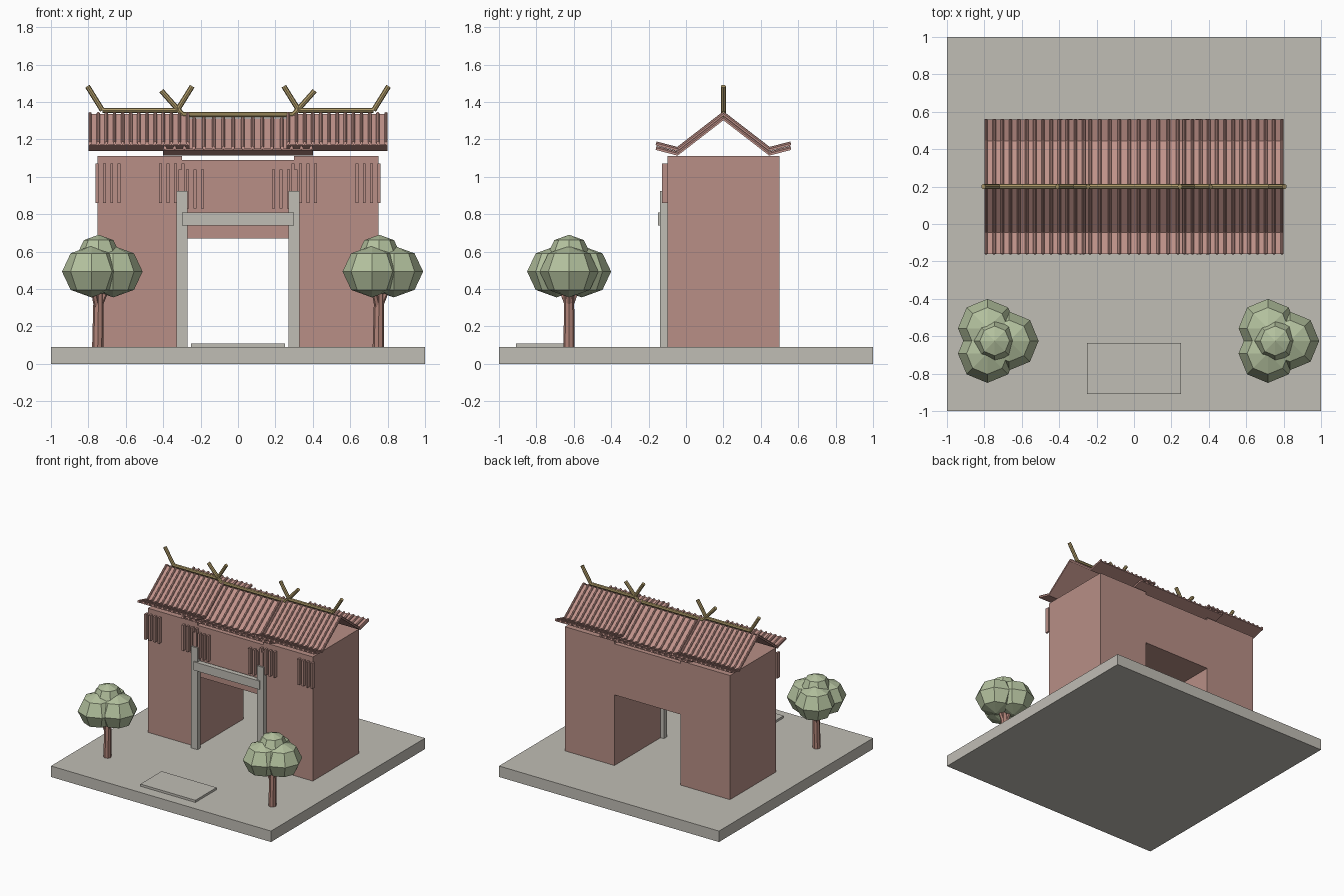
import bpy, bmesh, math
from mathutils import Vector, Matrix

if "Cube" in bpy.data.objects:
    bpy.data.objects.remove(bpy.data.objects["Cube"])


def material(name, r, g, b):
    m = bpy.data.materials.new(name)
    m.diffuse_color = (r, g, b, 1)
    m.use_nodes = True
    m.node_tree.nodes["Principled BSDF"].inputs["Base Color"].default_value = m.diffuse_color
    return m


STONE = material("grey stone", 0.53, 0.51, 0.46)
WALL = material("dusty red plaster", 0.48, 0.275, 0.24)
TILE = material("rose roof tile", 0.53, 0.29, 0.255)
GOLD = material("dull gold", 0.42, 0.32, 0.14)
BARK = material("reddish bark", 0.44, 0.23, 0.19)
LEAF = material("pale green leaves", 0.45, 0.53, 0.34)


def finish(bm, name, mat):
    bmesh.ops.recalc_face_normals(bm, faces=bm.faces)
    mesh = bpy.data.meshes.new(name)
    bm.to_mesh(mesh)
    bm.free()
    mesh.materials.append(mat)
    ob = bpy.data.objects.new(name, mesh)
    bpy.context.collection.objects.link(ob)
    return ob


def add_box(bm, x0, x1, y0, y1, z0, z1):
    centre = Vector((x0 + x1, y0 + y1, z0 + z1)) / 2
    scale = Matrix.Diagonal((x1 - x0, y1 - y0, z1 - z0, 1))
    bmesh.ops.create_cube(bm, size=1, matrix=Matrix.Translation(centre) @ scale)


def box(name, mat, *extent):
    bm = bmesh.new()
    add_box(bm, *extent)
    return finish(bm, name, mat)


def add_tube(bm, a, b, r0, r1=None, sides=8):
    a, b = Vector(a), Vector(b)
    rot = (b - a).to_track_quat('Z', 'Y').to_matrix().to_4x4()
    bmesh.ops.create_cone(bm, cap_ends=True, segments=sides, radius1=r0,
                          radius2=r0 if r1 is None else r1, depth=(b - a).length,
                          matrix=Matrix.Translation((a + b) / 2) @ rot)


def extrude_profile(bm, pts, axis, length):
    # Closed prism: end caps plus one quad per profile edge
    shift = Vector(axis) * length
    near = [bm.verts.new(p) for p in pts]
    far = [bm.verts.new(Vector(p) + shift) for p in pts]
    bm.faces.new(near)
    bm.faces.new(far[::-1])
    for i in range(len(pts)):
        j = (i + 1) % len(pts)
        bm.faces.new((near[i], near[j], far[j], far[i]))


# Ground slab and doorstep plate
box("ground_slab", STONE, -1, 1, -1, 1, 0, 0.09)
box("paving_plate", STONE, -0.25, 0.25, -0.91, -0.635, 0.09, 0.108)

# Gate body: two towers joined over the passage, one extruded outline
half = [(0.3, 0.67), (0.3, 0.09), (0.75, 0.09), (0.75, 1.11), (0.3, 1.11), (0.3, 1.09)]
outline = half + [(-x, z) for x, z in reversed(half)]
bm = bmesh.new()
extrude_profile(bm, [(x, -0.1, z) for x, z in outline], (0, 1, 0), 0.6)
finish(bm, "gate_wall", WALL)

# Stone door frame
for s, side in ((-1, "left"), (1, "right")):
    box(side + "_door_post", STONE, s * 0.3 - 0.03, s * 0.3 + 0.03, -0.14, -0.098, 0.09, 0.925)
box("door_beam", STONE, -0.3, 0.3, -0.15, -0.11, 0.74, 0.81)

# Upright slats in groups of four below the eaves
bm = bmesh.new()
for s in (-1, 1):
    for first, z in ((0.635, 0.86), (0.295, 0.86), (0.19, 0.83)):
        for i in range(4):
            x = s * (first + i * 0.04)
            add_box(bm, x - 0.008, x + 0.008, -0.128, -0.095, z, z + 0.21)
finish(bm, "wall_slats", WALL)

# Roof: thin bent sheet with round tile rows, section given as (y from ridge, z)
SECTION = [(-0.36, 1.168), (-0.245, 1.138), (0, 1.327), (0.245, 1.138), (0.36, 1.168)]


def roof(name, x0, x1, rows, dz):
    bm = bmesh.new()
    pts = [(x0, 0.2 + y, z + dz) for y, z in SECTION]
    pts += [(x0, 0.2 + y, z + dz - 0.009) for y, z in reversed(SECTION)]
    extrude_profile(bm, pts, (1, 0, 0), x1 - x0)
    finish(bm, name + "_sheet", TILE)
    bm = bmesh.new()
    r = 0.009
    for i in range(rows):
        x = x0 + r + (x1 - x0 - 2 * r) * i / (rows - 1)
        for (ya, za), (yb, zb) in zip(SECTION, SECTION[1:]):
            add_tube(bm, (x, 0.2 + ya, za + dz + 0.004), (x, 0.2 + yb, zb + dz + 0.004), r, sides=8)
    finish(bm, name + "_tile_rows", TILE)


roof("left_roof", -0.8, -0.26, 13, 0.008)
roof("right_roof", 0.26, 0.8, 13, 0.008)
roof("middle_roof", -0.4, 0.4, 16, -0.016)


# Gold ridge poles with raised horns at both ends
def ridge(name, points, r=0.014):
    bm = bmesh.new()
    for (xa, za), (xb, zb) in zip(points, points[1:]):
        add_tube(bm, (xa, 0.2, za), (xb, 0.2, zb), r)
    finish(bm, name, GOLD)


for s, side in ((-1, "left"), (1, "right")):
    ridge(side + "_ridge", [(s * x, z) for x, z in
                            ((0.805, 1.484), (0.725, 1.355), (0.325, 1.355), (0.245, 1.484))])
ridge("middle_ridge", [(-0.41, 1.46), (-0.295, 1.331), (0.295, 1.331), (0.41, 1.46)])


# Trees: tapered trunk, three short branches, three leaf balls and a smaller top one
def tree(name, x, y):
    bm = bmesh.new()
    add_tube(bm, (x, y, 0.09), (x + 0.005, y, 0.42), 0.03, 0.026)
    angles = [math.radians(a) for a in (0, 120, 240)]
    for a in angles:
        add_tube(bm, (x, y, 0.29), (x + 0.07 * math.cos(a), y + 0.07 * math.sin(a), 0.45), 0.018, 0.012, 6)
    finish(bm, name + "_trunk", BARK)
    bm = bmesh.new()
    balls = [(0.078 * math.cos(a), 0.078 * math.sin(a), 0.493, 0.157, 0.138) for a in angles]
    for dx, dy, z, r, rz in balls + [(0, 0, 0.592, 0.112, 0.098)]:
        bmesh.ops.create_uvsphere(bm, u_segments=8, v_segments=4, radius=1,
                                  matrix=Matrix.Translation((x + 0.005 + dx, y + dy, z))
                                  @ Matrix.Diagonal((r, r, rz, 1)))
    finish(bm, name + "_leaves", LEAF)


tree("left_tree", -0.75, -0.625)
tree("right_tree", 0.75, -0.625)
